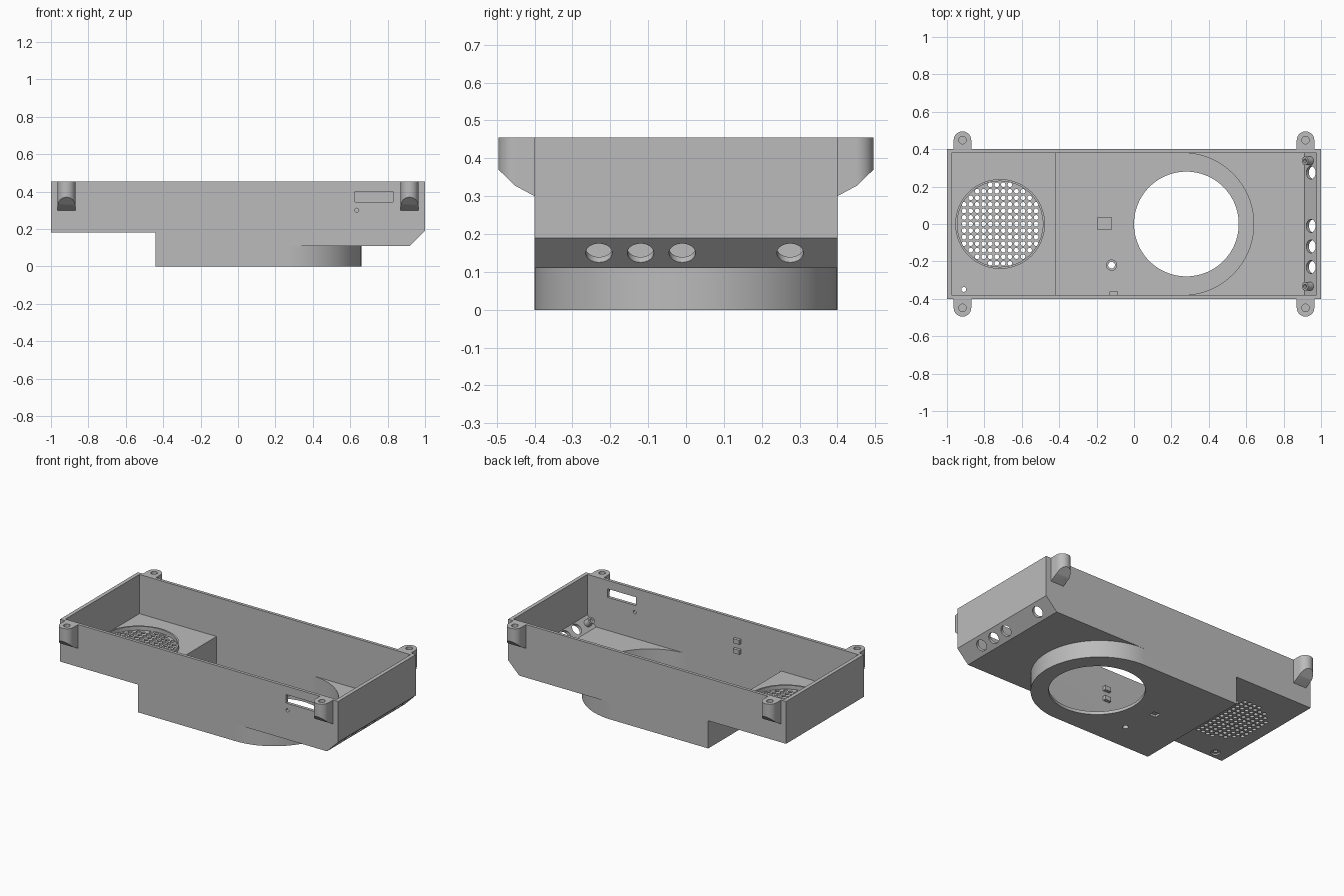
import bpy, bmesh
from math import sin, cos, pi
from mathutils import Vector

cube = bpy.data.objects.get("Cube")
if cube:
    bpy.data.objects.remove(cube, do_unlink=True)

grey = bpy.data.materials.new("plain grey")
grey.use_nodes = True
grey.diffuse_color = (0.5, 0.5, 0.5, 1)
grey.node_tree.nodes["Principled BSDF"].inputs["Base Color"].default_value = (0.5, 0.5, 0.5, 1)

TOP, HALF, WALL = 0.455, 0.4, 0.02
DRUM_X = 0.26


def finish(name, bm):
    bmesh.ops.recalc_face_normals(bm, faces=bm.faces[:])
    mesh = bpy.data.meshes.new(name)
    bm.to_mesh(mesh)
    bm.free()
    mesh.materials.append(grey)
    obj = bpy.data.objects.new(name, mesh)
    bpy.context.scene.collection.objects.link(obj)
    return obj


def prism(name, pts, axis, lo, hi):
    """Extrude a 2D outline along one axis."""
    place = {"x": lambda a, b: (lo, a, b), "y": lambda a, b: (a, lo, b),
             "z": lambda a, b: (a, b, lo)}[axis]
    bm = bmesh.new()
    face = bm.faces.new([bm.verts.new(place(a, b)) for a, b in pts])
    out = bmesh.ops.extrude_face_region(bm, geom=[face])
    shift = Vector([(hi - lo) * (axis == k) for k in "xyz"])
    bmesh.ops.translate(bm, vec=shift, verts=[v for v in out["geom"] if isinstance(v, bmesh.types.BMVert)])
    return finish(name, bm)


def box(name, x, y, z):
    return prism(name, [(x[0], y[0]), (x[1], y[0]), (x[1], y[1]), (x[0], y[1])], "z", *z)


def rods(name, centres, radius, depth, direction=(0, 0, 1), sides=32):
    """One mesh holding a cylinder at every centre."""
    bm = bmesh.new()
    turn = Vector((0, 0, 1)).rotation_difference(Vector(direction)).to_matrix().to_4x4()
    for c in centres:
        m = turn.copy()
        m.translation = c
        bmesh.ops.create_cone(bm, cap_ends=True, segments=sides, radius1=radius,
                              radius2=radius, depth=depth, matrix=m)
    return finish(name, bm)


def combine(obj, other, operation="DIFFERENCE"):
    mod = obj.modifiers.new("combine", "BOOLEAN")
    mod.operation, mod.solver, mod.object = operation, "EXACT", other
    bpy.context.view_layer.objects.active = obj
    bpy.ops.object.modifier_apply(modifier=mod.name)
    bpy.data.objects.remove(other, do_unlink=True)


def tube(name, centre, outer, inner, depth, direction=(0, 0, 1), sides=32):
    obj = rods(name, [centre], outer, depth, direction, sides)
    combine(obj, rods("bore", [centre], inner, depth * 2, direction, sides))
    return obj


def drum_outline(x0, radius, n=48):
    arc = [(DRUM_X + radius * cos(t), radius * sin(t))
           for t in (pi * i / n - pi / 2 for i in range(n + 1))]
    return [(x0, -radius)] + arc + [(x0, radius)]


# Tray shell: stepped upper body plus round-ended drum, both hollowed
body = prism("enclosure_body", [(-1, 0.18), (-0.44, 0.18), (-0.44, 0.11), (0.92, 0.11),
                                (1, 0.19), (1, TOP), (-1, TOP)], "y", -HALF, HALF)
combine(body, prism("drum", drum_outline(-0.44, HALF), "z", 0, 0.3), "UNION")
inner = HALF - WALL
combine(body, prism("cavity", [(-0.975, 0.2), (-0.42, 0.2), (-0.42, 0.13), (0.912, 0.13),
                               (0.975, 0.193), (0.975, 0.6), (-0.975, 0.6)], "y", -inner, inner))
combine(body, prism("drum_cavity", drum_outline(-0.42, inner), "z", WALL, 0.3))

# Floor openings
combine(body, rods("large_opening", [(0.28, 0, 0)], 0.28, 0.1, sides=96))
combine(body, rods("floor_hole", [(-0.12, -0.22, 0)], 0.018, 0.1))
combine(body, rods("corner_hole", [(-0.91, -0.35, 0.2)], 0.013, 0.1))
combine(body, rods("corner_recess", [(-0.91, -0.35, 0.18)], 0.028, 0.02))
combine(body, box("sensor_recess", (-0.18, -0.135), (-0.022, 0.022), (-0.05, 0.014)))

# Speaker grille holes on a square grid within a circle
GX, STEP = -0.716, 0.035
grid = [(GX + (i - 5.5) * STEP, j * STEP, 0.19) for i in range(12) for j in range(-6, 7)
        if ((i - 5.5) ** 2 + j ** 2) ** 0.5 * STEP < 0.22]
combine(body, rods("grille_holes", grid, 0.0125, 0.1, sides=16))

# Connector holes through the sloped edge
slope = (-1, 0, 1)
combine(body, rods("connector_holes", [(0.953, y, 0.157) for y in (-0.23, -0.12, -0.01, 0.275)],
                   0.035, 0.08, slope))

# Slot and pin hole in the front wall
combine(body, box("front_slot", (0.625, 0.83), (-0.5, -0.3), (0.345, 0.4)))
combine(body, rods("pin_hole", [(0.635, -HALF, 0.3)], 0.011, 0.1, (0, 1, 0), 16))

parts = [body]

# Raised details inside
parts.append(tube("grille_ring", (GX, 0, 0.21), 0.24, 0.229, 0.03, sides=64))
parts.append(tube("floor_boss", (-0.12, -0.22, 0.035), 0.03, 0.018, 0.03))
parts.append(box("sensor_pad", (-0.195, -0.12), (-0.033, 0.038), (WALL, 0.032)))
for i, z in enumerate((0.25, 0.315)):
    parts.append(box(f"wall_clip_{i + 1}", (-0.13, -0.085), (-inner, -0.36), (z - 0.014, z + 0.014)))
for side, y in (("front", -0.333), ("back", 0.338)):
    parts.append(tube(f"{side}_slope_post", (0.93, y, 0.175), 0.023, 0.011, 0.045, slope))

# Four mounting tabs with rounded ends, sloped undersides and blind screw holes
for end, sx in (("right", -1), ("left", 1)):
    for side, sy in (("front", -1), ("back", 1)):
        x, mid, r = sx * 0.917, 0.448, 0.047
        arc = [(x + r * cos(pi * i / 24), sy * (mid + r * sin(pi * i / 24))) for i in range(25)]
        tab = prism(f"{side}_{end}_tab", [(x + r, sy * HALF)] + arc + [(x - r, sy * HALF)], "z", 0.28, TOP)
        under = [(0.39, 0.2), (0.39, 0.295), (HALF, 0.3), (0.452, 0.328), (0.495, 0.37), (0.52, 0.395), (0.52, 0.2)]
        combine(tab, prism("underside", [(sy * a, b) for a, b in under], "x", x - 0.1, x + 0.1))
        combine(tab, rods("screw_hole", [(x, sy * mid, TOP)], 0.02, 0.14))
        parts.append(tab)

# Smooth round surfaces, keep hard edges
for obj in bpy.context.scene.objects:
    obj.select_set(obj in parts)
bpy.context.view_layer.objects.active = body
bpy.ops.object.shade_smooth_by_angle(angle=pi / 6)
